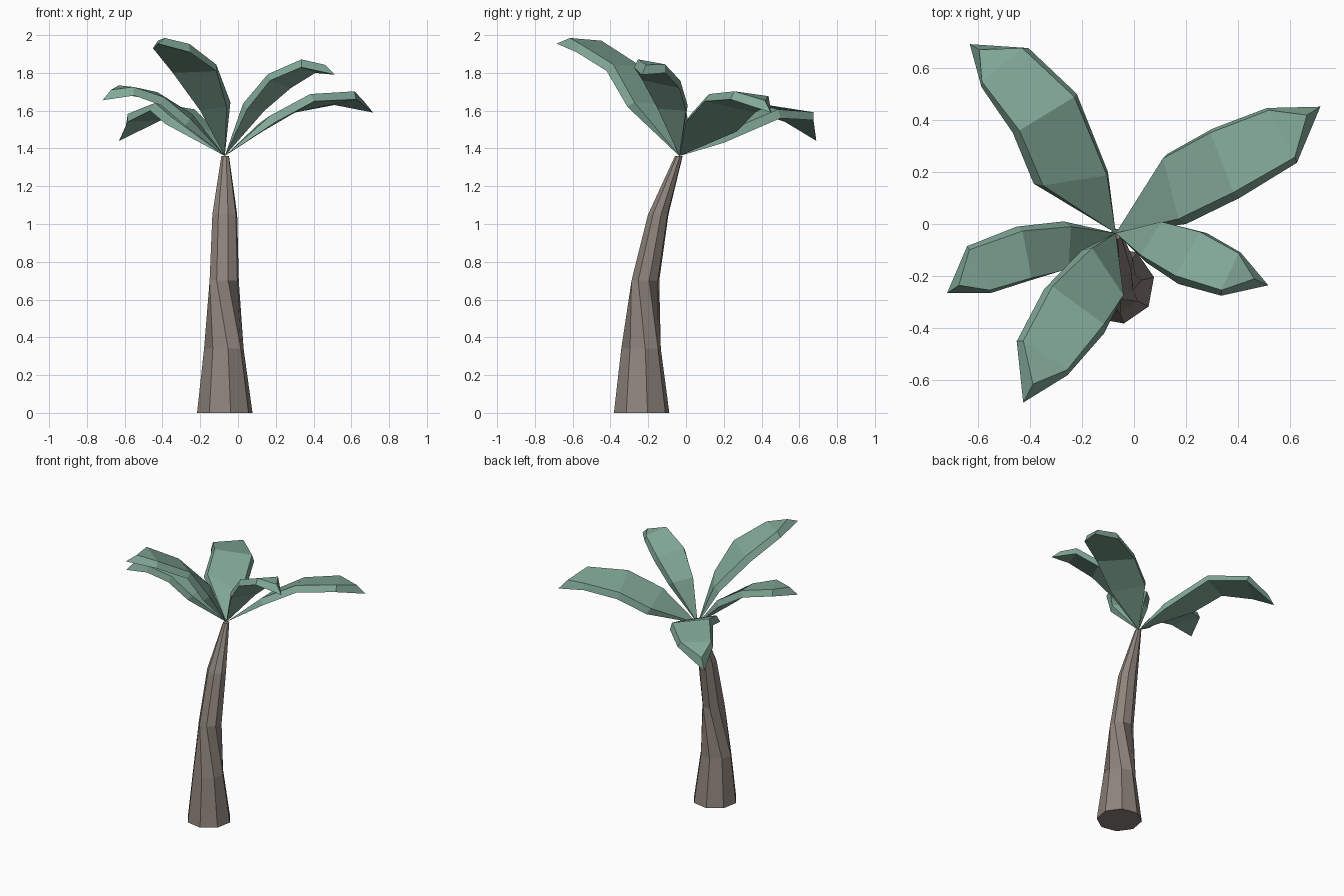
import bpy, bmesh, math
from mathutils import Vector

if "Cube" in bpy.data.objects:
    bpy.data.objects.remove(bpy.data.objects["Cube"])


def material(name, rgb):
    m = bpy.data.materials.new(name)
    m.diffuse_color = (*rgb, 1)
    m.use_nodes = True
    m.node_tree.nodes["Principled BSDF"].inputs["Base Color"].default_value = m.diffuse_color
    return m


def finish(bm, name, mat):
    bmesh.ops.recalc_face_normals(bm, faces=bm.faces[:])
    me = bpy.data.meshes.new(name)
    bm.to_mesh(me)
    bm.free()
    ob = bpy.data.objects.new(name, me)
    me.materials.append(mat)
    bpy.context.collection.objects.link(ob)
    return ob


bark = material("bark", (0.27, 0.23, 0.20))
green = material("frond_green", (0.22, 0.39, 0.31))

# Trunk: eight-sided rings, leaning back and twisting in the middle
# centre x, y, z, radius x, radius y, turn in degrees
RINGS = [(-0.07, -0.235, 0.00, 0.150, 0.150, 12),
         (-0.075, -0.238, 0.34, 0.107, 0.107, 12),
         (-0.073, -0.215, 0.70, 0.080, 0.076, -30),
         (-0.070, -0.147, 1.05, 0.068, 0.056, -30),
         (-0.068, -0.038, 1.36, 0.021, 0.021, -30)]
bm = bmesh.new()
rows = []
for cx, cy, z, rx, ry, turn in RINGS:
    angles = [math.radians(turn + 45 * i) for i in range(8)]
    rows.append([bm.verts.new((cx + rx * math.cos(a), cy + ry * math.sin(a), z))
                 for a in angles])
for a, b in zip(rows, rows[1:]):
    for i in range(8):
        j = (i + 1) % 8
        bm.faces.new((a[i], a[j], b[j], b[i]))
bm.faces.new(rows[0][::-1])
bm.faces.new(rows[-1])
finish(bm, "trunk", bark)

# Fronds: each has three pairs of edge points and a tip, all from one crown
CROWN = Vector((-0.07, -0.035, 1.36))
THICK = 0.045


def frond(name, left, right, tip):
    bm = bmesh.new()
    left = [Vector(p) for p in left]
    right = [Vector(p) for p in right]
    tip = Vector(tip)
    mids = [(a + b) / 2 for a, b in zip(left, right)]
    path = [CROWN] + mids + [tip]
    low, high = [], []
    for i, (a, b) in enumerate(zip(left, right)):
        n = (b - a).cross(path[i + 2] - path[i]).normalized()
        if n.z < 0:
            n.negate()
        up = n * THICK
        # wide underside edge, inset and raised upper edge
        low.append([bm.verts.new(a), bm.verts.new(b)])
        high.append([bm.verts.new(a.lerp(mids[i], 0.14) + up),
                     bm.verts.new(b.lerp(mids[i], 0.14) + up)])
    root = bm.verts.new(CROWN)
    end = bm.verts.new(tip)
    end_top = bm.verts.new(tip.lerp(mids[-1], 0.35) + up)
    for rows in (low, high):
        bm.faces.new((root, rows[0][0], rows[0][1]))
        for p, q in zip(rows, rows[1:]):
            bm.faces.new((p[0], p[1], q[1], q[0]))
    bm.faces.new((low[-1][0], low[-1][1], end))
    bm.faces.new((high[-1][0], high[-1][1], end_top))
    # bevelled rim
    for s in (0, 1):
        bm.faces.new((root, low[0][s], high[0][s]))
        for i in range(2):
            bm.faces.new((low[i][s], low[i + 1][s], high[i + 1][s], high[i][s]))
        bm.faces.new((low[-1][s], end, end_top, high[-1][s]))
    return finish(bm, name, green)


frond("frond_front_left",
      [(-0.20, -0.10, 1.60), (-0.345, -0.25, 1.80), (-0.45, -0.45, 1.93)],
      [(-0.06, -0.31, 1.62), (-0.115, -0.42, 1.81), (-0.255, -0.58, 1.91)],
      (-0.425, -0.685, 1.955))
frond("frond_left",
      [(-0.27, 0.01, 1.55), (-0.45, -0.01, 1.66), (-0.64, -0.085, 1.69)],
      [(-0.28, -0.18, 1.52), (-0.41, -0.22, 1.63), (-0.55, -0.265, 1.68)],
      (-0.717, -0.265, 1.655))
frond("frond_front_right",
      [(0.14, 0.00, 1.60), (0.28, -0.035, 1.72), (0.41, -0.11, 1.80)],
      [(0.05, -0.15, 1.61), (0.17, -0.23, 1.76), (0.335, -0.275, 1.83)],
      (0.515, -0.235, 1.79))
frond("frond_back_right",
      [(0.13, 0.27, 1.49), (0.30, 0.365, 1.59), (0.51, 0.445, 1.63)],
      [(0.20, 0.00, 1.54), (0.405, 0.10, 1.65), (0.625, 0.235, 1.66)],
      (0.715, 0.45, 1.59))
frond("frond_back_left",
      [(-0.385, 0.155, 1.53), (-0.465, 0.35, 1.60), (-0.585, 0.525, 1.54)],
      [(-0.10, 0.20, 1.43), (-0.22, 0.50, 1.56), (-0.405, 0.675, 1.55)],
      (-0.63, 0.69, 1.44))
